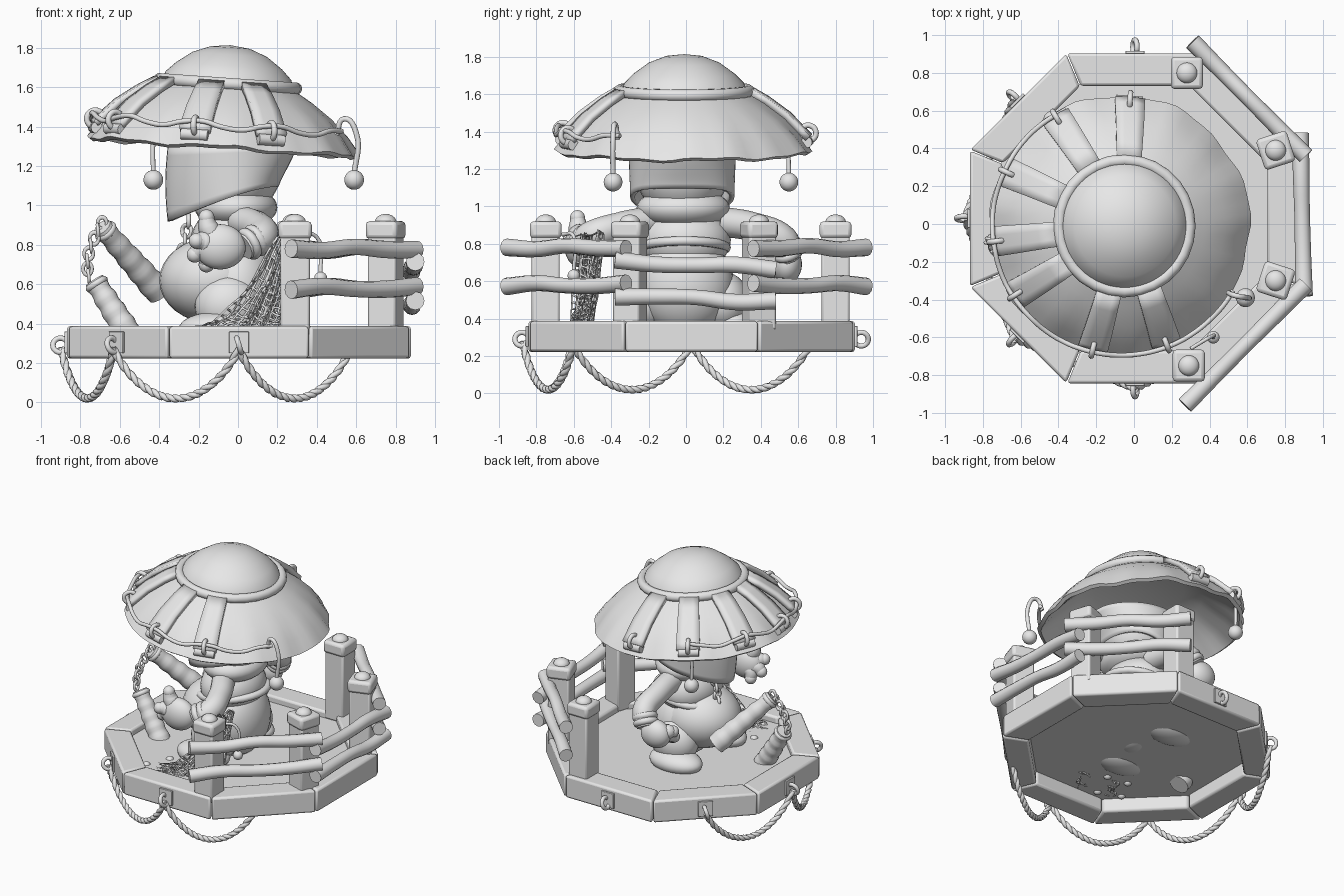
import bpy, bmesh, math
from math import sin, cos, pi, radians
from mathutils import Vector, Matrix

if "Cube" in bpy.data.objects:
    bpy.data.objects.remove(bpy.data.objects["Cube"])

clay = bpy.data.materials.new("light_grey")
clay.use_nodes = True
clay.diffuse_color = (0.8, 0.8, 0.8, 1)
clay.node_tree.nodes["Principled BSDF"].inputs["Base Color"].default_value = (0.8, 0.8, 0.8, 1)

HAT = (Matrix.Translation((-0.06, -0.01, 1.5)) @ Matrix.Rotation(radians(4), 4, 'Y')
       @ Matrix.Translation((0, 0, -1.5)))


def finish(ob, name, angle=35):
    ob.name = name
    ob.data.materials.clear()
    ob.data.materials.append(clay)
    bpy.ops.object.select_all(action='DESELECT')
    ob.select_set(True)
    bpy.context.view_layer.objects.active = ob
    bpy.ops.object.shade_smooth_by_angle(angle=radians(angle))
    return ob


def from_grid(name, rows, closed=False, solid=0, angle=35):
    """Skin a list of equally long point rows."""
    bm = bmesh.new()
    vs = [[bm.verts.new(p) for p in row] for row in rows]
    n = len(rows[0])
    for a, b in zip(vs, vs[1:]):
        for i in range(n if closed else n - 1):
            j = (i + 1) % n
            bm.faces.new((a[i], a[j], b[j], b[i]))
    bmesh.ops.remove_doubles(bm, verts=bm.verts, dist=1e-5)
    bmesh.ops.recalc_face_normals(bm, faces=bm.faces)
    me = bpy.data.meshes.new(name)
    bm.to_mesh(me)
    bm.free()
    ob = bpy.data.objects.new(name, me)
    bpy.context.collection.objects.link(ob)
    if solid:
        m = ob.modifiers.new("thickness", 'SOLIDIFY')
        m.thickness, m.offset = solid, 0
    return finish(ob, name, angle)


def prism(name, outline, z0, z1, bevel=0.012):
    bm = bmesh.new()
    low = bm.faces.new([bm.verts.new((x, y, z0)) for x, y in outline])
    ext = bmesh.ops.extrude_face_region(bm, geom=[low])["geom"]
    bmesh.ops.translate(bm, vec=(0, 0, z1 - z0), verts=[g for g in ext if isinstance(g, bmesh.types.BMVert)])
    bmesh.ops.recalc_face_normals(bm, faces=bm.faces)
    me = bpy.data.meshes.new(name)
    bm.to_mesh(me)
    bm.free()
    ob = bpy.data.objects.new(name, me)
    bpy.context.collection.objects.link(ob)
    m = ob.modifiers.new("soft_edge", 'BEVEL')
    m.width, m.segments = bevel, 2
    return finish(ob, name)


def ball(name, loc, size):
    bpy.ops.mesh.primitive_uv_sphere_add(segments=28, ring_count=16, location=loc)
    ob = bpy.context.object
    ob.scale = (size,) * 3 if isinstance(size, (int, float)) else size
    return finish(ob, name, 80)


def ring(name, loc, axis, major, minor, stretch=1):
    bpy.ops.mesh.primitive_torus_add(major_segments=28, minor_segments=10, major_radius=major,
                                     minor_radius=minor, location=loc)
    ob = bpy.context.object
    ob.rotation_euler = Vector(axis).to_track_quat('Z', 'Y').to_euler()
    ob.scale.y = stretch
    return finish(ob, name, 80)


def tube(name, pts, radii, kind='BEZIER', res=4):
    cu = bpy.data.curves.new(name, 'CURVE')
    cu.dimensions, cu.bevel_depth, cu.bevel_resolution = '3D', 1, res
    cu.use_fill_caps, cu.resolution_u = True, 6
    sp = cu.splines.new(kind)
    pool = sp.bezier_points if kind == 'BEZIER' else sp.points
    pool.add(len(pts) - 1)
    for i, (p, c) in enumerate(zip(pool, pts)):
        p.co = c if kind == 'BEZIER' else (*c, 1)
        p.radius = radii if isinstance(radii, float) else radii[i]
        if kind == 'BEZIER':
            p.handle_left_type = p.handle_right_type = 'AUTO'
    ob = bpy.data.objects.new(name, cu)
    bpy.context.collection.objects.link(ob)
    bpy.ops.object.select_all(action='DESELECT')
    ob.select_set(True)
    bpy.context.view_layer.objects.active = ob
    bpy.ops.object.convert(target='MESH')
    return finish(bpy.context.object, name, 50)


# Octagonal deck: eight mitred beams and a recessed floor
CX, CY = 0.005, 0.03
def corner(apothem, k, gap=0.0):
    a = radians(22.5 + 45 * k + gap)
    r = apothem / cos(radians(22.5))
    return (CX + r * cos(a), CY + r * sin(a))

for k in range(8):
    prism("deck_beam", [corner(0.872, k, 0.2), corner(0.872, k + 1, -0.2),
                        corner(0.7, k + 1, -0.2), corner(0.7, k, 0.2)], 0.222, 0.387, 0.015)
prism("deck_floor", [corner(0.71, k) for k in range(8)], 0.32, 0.34, 0.002)

# Posts with caps and studs
for x, y, turn in ((0.28, 0.8, 0), (0.75, 0.39, 18), (0.75, -0.3, -18), (0.29, -0.75, 0)):
    def square(h):
        return [(x + h * 1.414 * cos(radians(45 + turn + 90 * i)),
                 y + h * 1.414 * sin(radians(45 + turn + 90 * i))) for i in range(4)]
    prism("post", square(0.075), 0.34, 0.86)
    prism("post_cap", square(0.085), 0.83, 0.92, 0.02)
    ball("post_stud", (x, y, 0.915), (0.055, 0.055, 0.042))

# Wooden rails, slightly crooked
def rail(a, b, z, dz):
    a, b = Vector((*a, z)), Vector((*b, z + dz))
    pts = [a.lerp(b, t) + Vector((0, 0, 0.01 * sin(9 * t + 20 * z))) for t in (0, .25, .5, .75, 1)]
    tube("rail", pts, [0.047, 0.043, 0.041, 0.044, 0.046])

for z in (0.58, 0.78):
    rail((0.27, -0.96), (0.91, -0.32), z, 0.0)
    rail((0.31, 0.965), (0.91, 0.36), z, 0.0)
for z in (0.525, 0.705):
    rail((0.9, -0.38), (0.88, 0.48), z, -0.035)

# Brackets with rings round the deck, and the ropes slung between them
def rope(name, pts, r):
    for side in (0, pi):
        out = []
        for i, p in enumerate(pts):
            t = (pts[min(i + 1, len(pts) - 1)] - pts[max(i - 1, 0)]).normalized()
            u = t.cross(Vector((0, 0, 1))).normalized()
            a = i * 0.9 + side
            out.append(p + (u * cos(a) + t.cross(u) * sin(a)) * r * 0.35)
        tube(name, out, r * 0.75, 'POLY', 2)

anchors = []
for deg in (90, 135, 180, 225, 270, 315):
    d = Vector((cos(radians(deg)), sin(radians(deg)), 0))
    base = Vector((CX, CY, 0.3)) + d * 0.872
    anchors.append(base + d * 0.03)
    if deg < 315:
        s = Vector((-d.y, d.x, 0)) * 0.05
        prism("bracket", [tuple((base + v).xy) for v in (s, -s, d * .015 - s, d * .015 + s)],
              0.25, 0.36, 0.003)
        ring("bracket_ring", base + d * 0.035 - Vector((0, 0, .01)), (-d.y, d.x, 0.3), 0.038, 0.014)
anchors[-1] = Vector((0.57, -0.6, 0.3))
for a, b in zip(anchors[1:], anchors[2:]):
    pts = []
    for i in range(61):
        t = i / 60
        p = a.lerp(b, t)
        p.z = 0.275 - 0.255 * (1 - (2 * t - 1) ** 2) ** 0.85
        pts.append(p)
    rope("slung_rope", pts, 0.02)

# Hat: dome, ring and flared brim with a ragged edge
def lathe(name, profile, ragged=False, n=72):
    rows = []
    for r, z in profile:
        row = []
        for i in range(n):
            a = 2 * pi * i / n
            w = (0.008 * sin(7 * a) + 0.005 * sin(17 * a + 1)) * max(0, (r - 0.5) * 5) if ragged else 0
            row.append(HAT @ Vector(((r + w) * cos(a), (r + w) * sin(a), z + w)))
        rows.append(row)
    return from_grid(name, rows, True, angle=50)

BRIM = [(0.35, 1.6), (0.43, 1.553), (0.54, 1.472), (0.625, 1.385), (0.69, 1.3)]
lathe("hat_dome", [(0, 1.815), (0.1, 1.803), (0.19, 1.768), (0.27, 1.71), (0.32, 1.66), (0.34, 1.6)])
lathe("hat_brim", BRIM + [(0.667, 1.285), (0.58, 1.365), (0.42, 1.49), (0.3, 1.54), (0, 1.56)], True)
ring("hat_ring", HAT @ Vector((0, 0, 1.618)), HAT.to_3x3() @ Vector((0, 0, 1)), 0.347, 0.032)

def on_hat(deg, r, z):
    return HAT @ Vector((r * cos(radians(deg)), r * sin(radians(deg)), z))

for deg in (86, 121, 155, 187, 213, 257, 291):
    rows = []
    for r, z in BRIM[:4] + [(0.655, 1.355)]:
        half = math.degrees((0.045 + 0.05 * r) / r)
        rows.append([on_hat(deg + f * half, r + 0.018, z + 0.018) for f in (-1, -.4, .4, 1)])
    from_grid("hat_strap", rows, solid=0.035, angle=50)
    t = radians(deg)
    ring("strap_ring", on_hat(deg, 0.665, 1.395), (-sin(t), cos(t), 0), 0.042, 0.015)
    tube("strap_end", [on_hat(deg - 6, .665, 1.35), on_hat(deg + 6, .665, 1.35)], 0.03)
tube("hat_cord", [on_hat(121 + 209 * i / 24, 0.685, 1.405 + 0.018 * cos(i * 1.6)) for i in range(25)], 0.013)

# Hanging bells
tube("bell_string", [on_hat(121, .67, 1.41), (-0.43, .55, 1.33), (-0.43, .55, 1.15)], 0.012)
tube("bell_string", [on_hat(328, .67, 1.4), (0.54, -.38, 1.44), (0.6, -.39, 1.37), (0.59, -.39, 1.15)], 0.014)
tube("bell_string", [(0.3, -.66, .85), (0.4, -.6, .84), (0.42, -.6, .65)], 0.01)
for p, r in (((-0.43, .55, 1.13), .05), ((0.59, -.39, 1.13), .05), ((0.42, -.6, .63), .033)):
    ball("bell", p, r)

# Head, neck roll and pointed face scarf
ball("head", (-0.03, -0.02, 1.18), (0.25, 0.25, 0.24))
ball("neck_roll", (-0.01, -0.015, 0.99), (0.21, 0.25, 0.115))
rows = []
for k in range(9):
    row = []
    for i in range(48):
        a = 2 * pi * i / 48
        front = (1 - cos(a)) / 2
        z = 1.3 + (1.1 - 0.18 * front ** 1.6 - 1.3) * k / 8
        flare = 1 + 0.4 * (1 - front) ** 2 * (1 - k / 8) ** 1.5
        pinch = 1 - 0.3 * front ** 3 * k / 8
        bulge = 0.235 + 0.07 * front + 0.012 * sin(pi * k / 8)
        row.append((-0.04 + bulge * cos(a) * flare, -0.02 + 0.275 * sin(a) * pinch, z))
    rows.append(row)
from_grid("face_scarf", rows, True, solid=0.025, angle=60)

# Body, belt, legs and feet
ball("belly", (-0.12, -0.01, 0.62), (0.28, 0.26, 0.22))
ball("chest", (-0.03, -0.01, 0.82), (0.21, 0.25, 0.18))
ball("back", (0.0, -0.01, 0.58), (0.21, 0.265, 0.27))
ring("belt", (-0.03, -0.01, 0.78), (-0.15, 0, 1), 0.225, 0.025, 1.05)
for s in (-1, 1):
    ball("trouser_leg", (-0.05, 0.2 * s, 0.49), (0.17, 0.14, 0.16))
    ball("foot", (-0.1, 0.26 * s, 0.375), (0.2, 0.13, 0.085))
for i in range(4):
    ring("chest_chain", (-0.25 - 0.01 * i, 0.02, 0.92 - 0.05 * i), (1, i % 2, 0), 0.032, 0.011)

# Arms with cuffs, palms and thick fingers
def arm(path, hand, palm, tips):
    tube("arm", path, [0.08, 0.078, 0.08, 0.068])
    axis = Vector(path[3]) - Vector(path[2])
    for f in (0.35, 0.7):
        ring("cuff", Vector(path[2]) + axis * f, axis, 0.062, 0.025)
    ball("palm", hand, palm)
    for tip in tips:
        mid = Vector(hand).lerp(Vector(tip), 0.6) + Vector((-0.02, 0, 0.01))
        tube("finger", [hand, mid, tip], [0.055, 0.052, 0.038])
        ball("fingertip", tip, 0.04)

arm([(0.02, -.2, .92), (.1, -.36, .89), (.12, -.51, .84), (.03, -.56, .79)], (-0.09, -.57, .79), (.13, .08, .115),
    [(-0.16, -.58, .94), (-.21, -.62, .82), (-.22, -.57, .75), (-.16, -.53, .7)])
arm([(-0.01, .18, .92), (-.02, .36, .89), (-.02, .52, .82), (-.07, .56, .73)], (-0.13, .54, .69), (.11, .08, .1),
    [(-0.23, .48, .71), (-.21, .44, .65), (-.17, .4, .62)])

# Two wrapped sticks joined by a chain
def stick(a, b):
    a, b = Vector(a), Vector(b)
    ring("stick_collar", a.lerp(b, 0.06), b - a, 0.045, 0.018)
    tube("wrapped_stick", [a.lerp(b, i / 20) for i in range(21)],
         [0.05 + 0.001 * i + (0.005 if i % 4 in (1, 2) else 0) for i in range(21)], 'POLY', 5)

stick((-0.69, -0.03, 0.89), (-0.4, 0.22, 0.56))
stick((-0.73, -0.11, 0.62), (-0.52, -0.15, 0.29))
for i in range(8):
    t = i / 7
    ring("chain_link", (-0.69 - 0.075 * sin(t * 2), -0.03 - 0.08 * t, 0.91 - 0.27 * t),
         (i % 2, (i + 1) % 2, 0.1), 0.023, 0.009, 1.3)

# Fishing net hung on the post and spilling over the floor
def net(a, b, c, d, sag):
    a, b, c, d = map(Vector, (a, b, c, d))
    rows = [[a.lerp(b, u / 11).lerp(c.lerp(d, u / 11), v / 14) +
             Vector((0, 0.03 * sin(u), sag * sin(pi * v / 14) + 0.012 * sin(2 * u + v)))
             for u in range(12)] for v in range(15)]
    ob = from_grid("fishing_net", rows)
    m = ob.modifiers.new("mesh_cords", 'WIREFRAME')
    m.thickness = 0.013

net((0.2, -.56, .84), (0.28, -.44, .87), (-.25, -.58, .37), (.2, -.6, .37), -0.11)
net((0.24, -.6, .84), (0.28, -.42, .86), (.0, -.62, .36), (.22, -.5, .36), -0.05)
net((-.05, -.66, .315), (.08, -.45, .315), (-.32, -.6, .315), (-.2, -.4, .315), 0.03)
for x, y in ((-.36, -.56), (-.28, -.4), (-.2, -.62), (-.12, -.42)):
    ball("net_float", (x, y, 0.33), 0.028)
